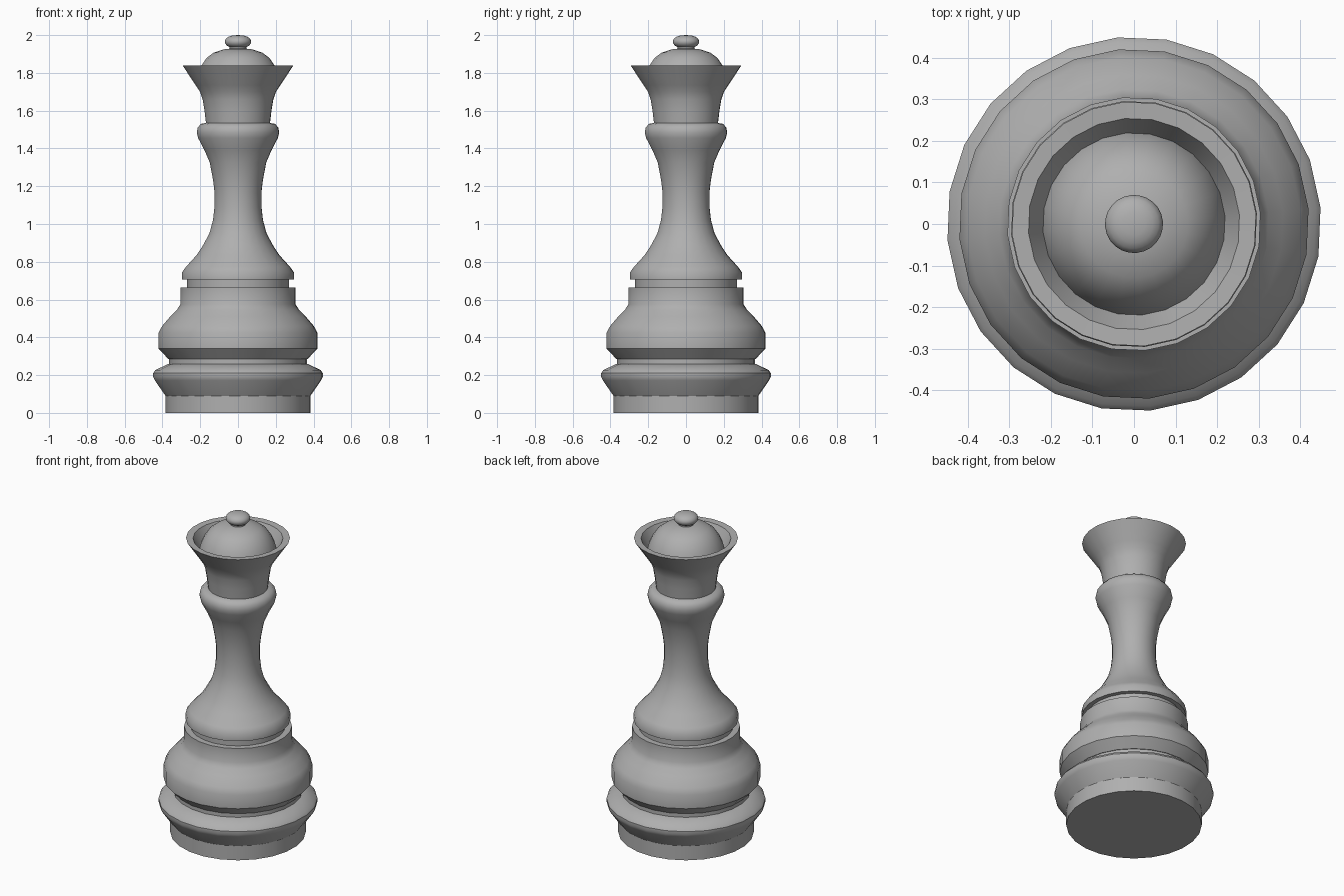
import bpy, bmesh, math

if "Cube" in bpy.data.objects:
    bpy.data.objects.remove(bpy.data.objects["Cube"])

SIDES = 24
PHASE = math.radians(5)

# Dark grey finish
grey = bpy.data.materials.new("dark_grey")
grey.diffuse_color = (.43, .43, .43, 1)
grey.use_nodes = True
grey.node_tree.nodes["Principled BSDF"].inputs["Base Color"].default_value = grey.diffuse_color


def lathe(name, profile, sharp=45):
    """Turn a list of (radius, height) points around the z axis."""
    bm = bmesh.new()
    rings = []
    for r, z in profile:
        if r == 0:
            rings.append([bm.verts.new((0, 0, z))] * SIDES)
        else:
            angles = [PHASE + 2 * math.pi * i / SIDES for i in range(SIDES)]
            rings.append([bm.verts.new((r * math.cos(a), r * math.sin(a), z)) for a in angles])
    for low, high in zip(rings, rings[1:]):
        for i in range(SIDES):
            j = (i + 1) % SIDES
            corners = list(dict.fromkeys((low[i], low[j], high[j], high[i])))
            bm.faces.new(corners)
    mesh = bpy.data.meshes.new(name)
    bm.to_mesh(mesh)
    bm.free()
    mesh.materials.append(grey)
    obj = bpy.data.objects.new(name, mesh)
    bpy.context.collection.objects.link(obj)
    bpy.ops.object.select_all(action='DESELECT')
    obj.select_set(True)
    bpy.context.view_layer.objects.active = obj
    bpy.ops.object.shade_smooth_by_angle(angle=math.radians(sharp))
    return obj


# Foot with flared rim
lathe("foot", [(0, 0), (.385, 0), (.385, .09), (.442, .172), (.451, .19),
               (.451, .21), (.44, .226), (.37, .26), (.366, .26), (.366, .285)], 32)

# Bulging lower body, up to the groove
lathe("lower_body", [(.366, .285), (.37, .285), (.422, .34), (.422, .425),
                     (.403, .46), (.36, .51), (.325, .545), (.306, .575),
                     (.306, .663), (.27, .663), (.27, .705)], 40)

# Waisted column with collar
lathe("column", [(.27, .705), (.297, .705), (.297, .745), (.275, .775),
                 (.22, .835), (.19, .88), (.152, .95), (.133, 1.02),
                 (.125, 1.09), (.125, 1.17), (.132, 1.23), (.15, 1.325),
                 (.178, 1.39), (.212, 1.455), (.219, 1.485), (.214, 1.51),
                 (.198, 1.53), (.17, 1.535)], 50)

# Flared crown with a flat rim and hollow inside
lathe("crown", [(.17, 1.533), (.178, 1.6), (.188, 1.66), (.202, 1.7),
                (.225, 1.735), (.255, 1.78), (.295, 1.84),
                (.255, 1.838), (.22, 1.77)])

# Dome inside the crown
lathe("dome", [(.22, 1.77), (.212, 1.80), (.195, 1.838), (.168, 1.878),
               (.13, 1.907), (.07, 1.926), (.044, 1.928), (.044, 1.945)], 50)

# Flattened ball on top
ball = [(.07 * math.sin(t) ** .8, 1.965 - .035 * math.cos(t))
        for t in (math.pi * k / 10 for k in range(1, 10))]
lathe("finial", [(0, 1.93)] + ball + [(0, 2.0)], 60)
